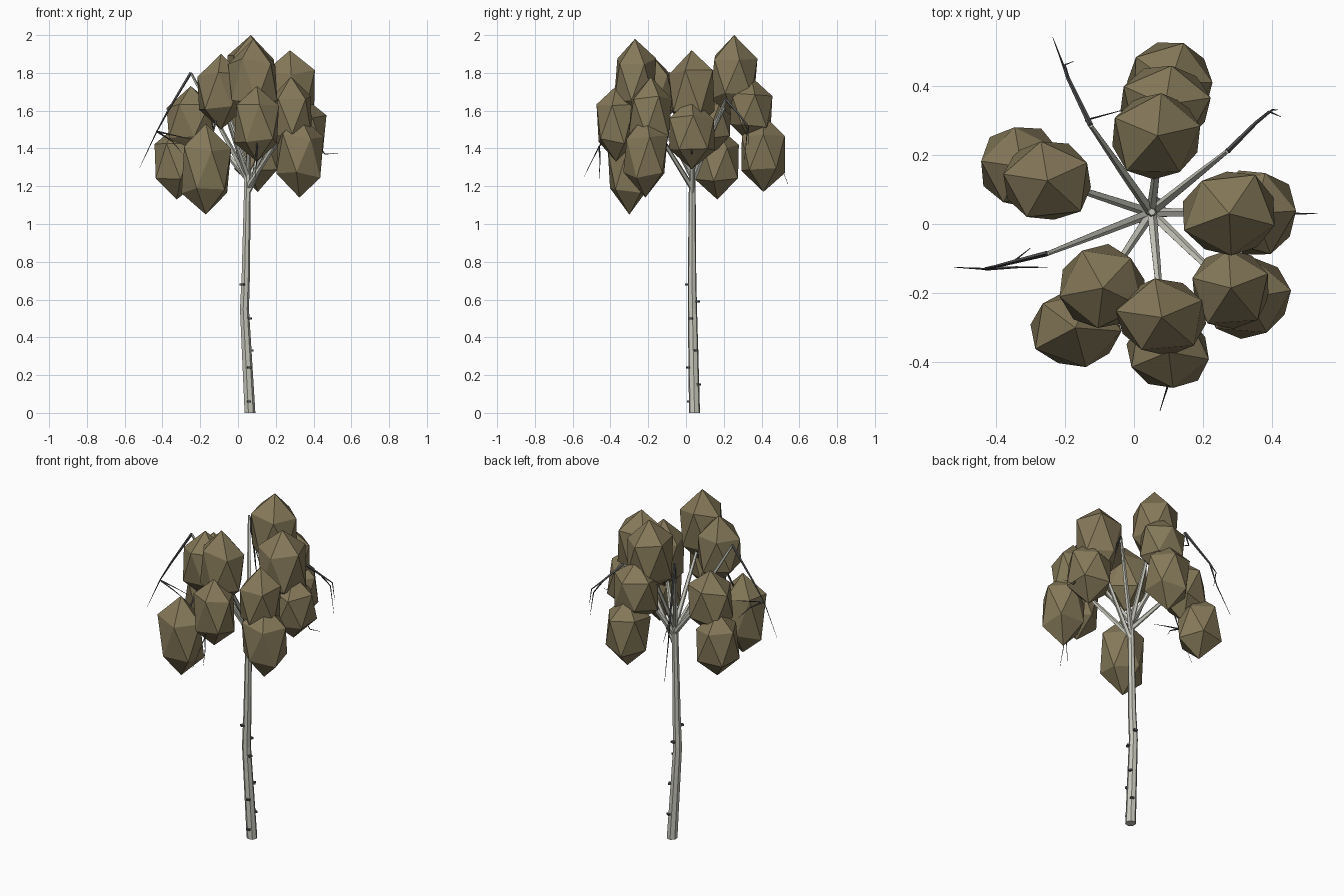
import bpy, bmesh, math, random
from mathutils import Vector, Matrix

random.seed(4)


def material(name, color):
    m = bpy.data.materials.new(name)
    m.diffuse_color = (*color, 1)
    return m


BARK = material("bark", (0.58, 0.58, 0.51))
TWIG = material("twig", (0.09, 0.09, 0.095))
LEAF = material("leaf", (0.235, 0.19, 0.10))


def finish(name, bm, mat):
    bmesh.ops.recalc_face_normals(bm, faces=bm.faces)
    me = bpy.data.meshes.new(name)
    bm.to_mesh(me)
    bm.free()
    me.materials.append(mat)
    ob = bpy.data.objects.new(name, me)
    bpy.context.collection.objects.link(ob)
    return ob


def tube(name, pts, radii, sides, mat, flat=False):
    """Tapered faceted tube through points; flat keeps the rings horizontal."""
    pts = [Vector(p) for p in pts]
    bm = bmesh.new()
    rings = []
    for i, p in enumerate(pts):
        d = pts[min(i + 1, len(pts) - 1)] - pts[max(i - 1, 0)]
        q = Matrix.Identity(3) if flat else d.to_track_quat('Z', 'Y').to_matrix()
        rings.append([bm.verts.new(p + q @ Vector((radii[i] * math.cos(a), radii[i] * math.sin(a), 0)))
                      for a in (2 * math.pi * k / sides for k in range(sides))])
    for a, b in zip(rings, rings[1:]):
        for k in range(sides):
            n = (k + 1) % sides
            bm.faces.new((a[k], a[n], b[n], b[k]))
    bm.faces.new(rings[0])
    bm.faces.new(rings[-1])
    return finish(name, bm, mat)


# Trunk with a slight bend
TRUNK = [(0.062, 0.045, 0), (0.033, 0.034, 0.55), (0.04, 0.032, 0.72), (0.05, 0.033, 1.25), (0.052, 0.035, 1.36)]
tube("trunk", TRUNK, [0.03, 0.025, 0.023, 0.018, 0.010], 7, BARK, flat=True)


def trunk_at(z):
    for a, b in zip(TRUNK, TRUNK[1:]):
        if z <= b[2]:
            return Vector(a).lerp(Vector(b), (z - a[2]) / (b[2] - a[2]))


# Dark bark scars sticking out of the trunk
for z, ang in [(0.06, 270), (0.15, 60), (0.24, 290), (0.33, 30), (0.5, 340), (0.59, 75), (0.68, 235)]:
    bm = bmesh.new()
    c = trunk_at(z)
    r = Matrix.Rotation(math.radians(ang), 4, 'Z')
    bmesh.ops.create_cube(bm, size=1, matrix=Matrix.Translation(c) @ r @ Matrix.Translation((0.029, 0, 0))
                          @ Matrix.Diagonal((0.018, 0.022, 0.010, 1)))
    finish("bark_scar", bm, TWIG)

# Limbs: start height, tip of the pale limb, then drooping dark twig points
LIMBS = [
    (1.24, (-0.25, -0.085, 1.80), [(-0.37, -0.115, 1.60), (-0.43, -0.13, 1.49), (-0.52, -0.125, 1.30)]),
    (1.28, (-0.125, 0.285, 1.80), [(-0.19, 0.42, 1.57), (-0.205, 0.46, 1.42), (-0.235, 0.54, 1.21)]),
    (1.22, (0.27, 0.21, 1.66), [(0.35, 0.29, 1.57), (0.39, 0.325, 1.50), (0.425, 0.31, 1.34)]),
    (1.24, (-0.25, 0.13, 1.60), [(-0.32, 0.16, 1.42), (-0.34, 0.17, 1.25)]),
    (1.27, (0.08, 0.27, 1.76), [(0.10, 0.38, 1.55), (0.11, 0.44, 1.30)]),
    (1.16, (0.28, 0.03, 1.62), [(0.40, 0.03, 1.45), (0.46, 0.03, 1.37), (0.53, 0.03, 1.375)]),
    (1.19, (0.28, -0.19, 1.55), [(0.34, -0.23, 1.40), (0.36, -0.24, 1.25)]),
    (1.28, (0.08, -0.27, 1.72), [(0.095, -0.38, 1.52), (0.10, -0.46, 1.41), (0.075, -0.54, 1.25)]),
    (1.25, (-0.09, -0.18, 1.66), [(-0.14, -0.26, 1.45), (-0.17, -0.30, 1.25)]),
]
for z, tip, droop in LIMBS:
    s, t = trunk_at(z), Vector(tip)
    mid = s.lerp(t, 0.5)
    tube("limb", [s, mid, t], [0.015, 0.012, 0.007], 5, BARK)
    n = len(droop)
    tube("drooping_twig", [t] + droop, [0.007 * (1 - i / n) + 0.0008 for i in range(n + 1)], 4, TWIG)

# Side twigs forking off the drooping ends
for a, b, c in [
    ((-0.43, -0.13, 1.49), (-0.35, -0.11, 1.44), (-0.30, -0.07, 1.38)),
    ((-0.43, -0.13, 1.49), (-0.34, -0.125, 1.47), (-0.25, -0.125, 1.45)),
    ((-0.19, 0.42, 1.57), (-0.20, 0.46, 1.50), (-0.175, 0.47, 1.40)),
    ((-0.125, 0.285, 1.80), (-0.14, 0.30, 1.72), (-0.03, 0.33, 1.66)),
    ((0.35, 0.29, 1.57), (0.40, 0.33, 1.52), (0.415, 0.33, 1.42)),
    ((0.10, -0.46, 1.41), (0.10, -0.455, 1.34), (0.09, -0.46, 1.24)),
]:
    tube("side_twig", [a, b, c], [0.005, 0.003, 0.0008], 4, TWIG)

# Foliage clumps: x, y, bottom z, top z, half width x, half width y
CLUMPS = [
    (0.068, 0.255, 1.56, 2.00, 0.132, 0.130), (0.09, 0.345, 1.42, 1.78, 0.130, 0.115),
    (0.105, 0.41, 1.17, 1.58, 0.128, 0.125), (0.275, 0.03, 1.47, 1.92, 0.135, 0.130),
    (0.35, 0.03, 1.29, 1.67, 0.125, 0.130), (0.28, -0.185, 1.35, 1.78, 0.120, 0.118),
    (0.325, -0.215, 1.14, 1.58, 0.130, 0.120), (0.08, -0.27, 1.54, 1.98, 0.130, 0.110),
    (0.10, -0.37, 1.33, 1.73, 0.125, 0.112), (-0.09, -0.185, 1.50, 1.90, 0.125, 0.125),
    (-0.17, -0.30, 1.05, 1.53, 0.132, 0.115), (-0.25, 0.125, 1.35, 1.73, 0.132, 0.120),
    (-0.325, 0.165, 1.13, 1.52, 0.125, 0.120),
]
for x, y, lo, hi, rx, ry in CLUMPS:
    bm = bmesh.new()
    bmesh.ops.create_icosphere(bm, subdivisions=1, radius=1)
    bmesh.ops.rotate(bm, verts=bm.verts, matrix=Matrix.Rotation(random.uniform(0, 6.28), 3, 'Z'))
    for v in bm.verts:
        pole = abs(v.co.z) > 0.9
        k = 1 if pole else random.uniform(1.04, 1.16)
        v.co = Vector((v.co.x * rx * k, v.co.y * ry * k,
                       v.co.z * (hi - lo) / 2 * (1 if pole else random.uniform(0.85, 1.2))))
        v.co += Vector((x, y, (lo + hi) / 2))
    finish("foliage_clump", bm, LEAF)
